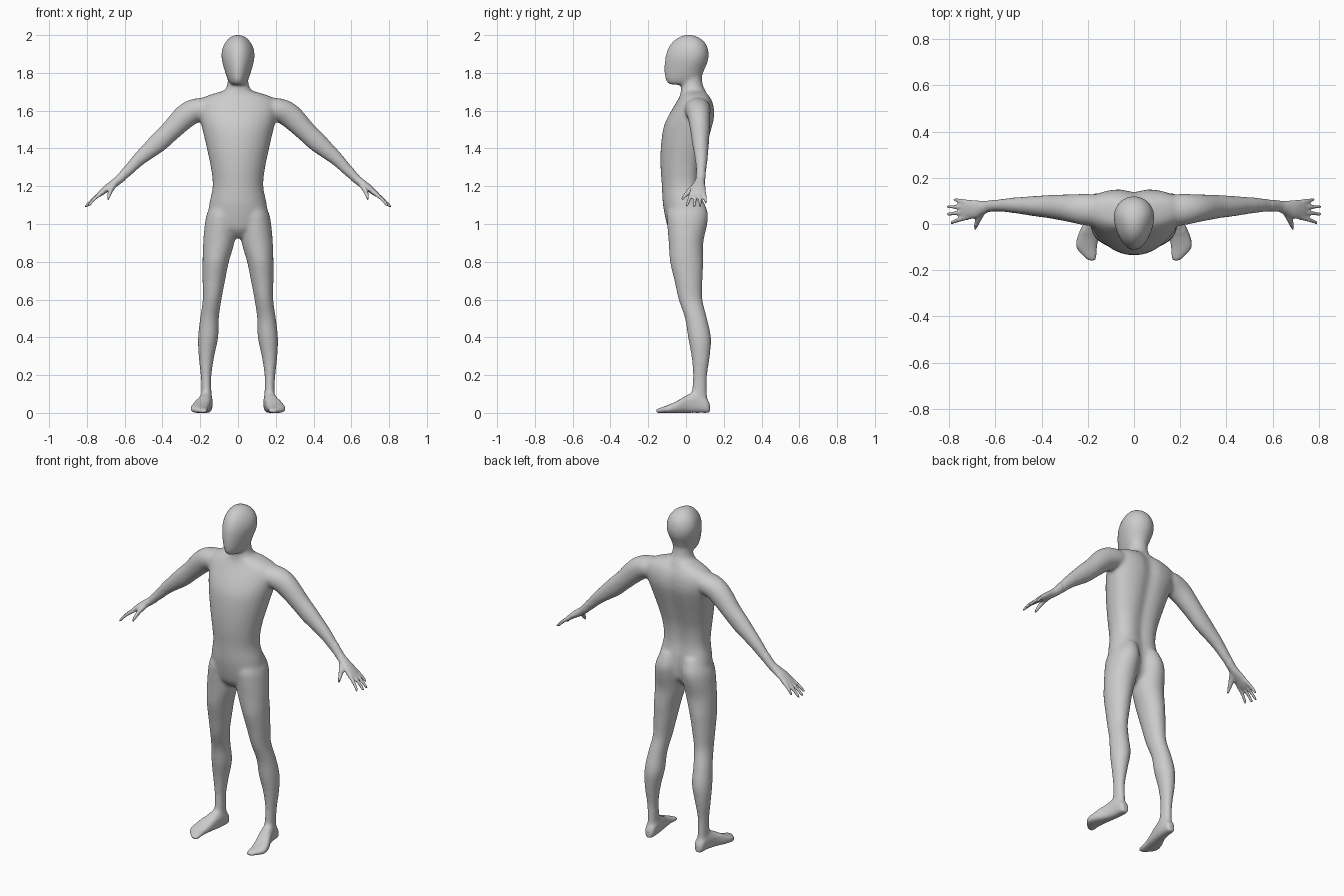
import bpy, bmesh, math
from mathutils import Vector

SEG = 32
bm = bmesh.new()


def spline(rows, steps=5):
    """Catmull-Rom interpolation through rows of numbers."""
    out = []
    for i in range(len(rows) - 1):
        a, b, c, d = (rows[max(0, min(len(rows) - 1, i + k))] for k in (-1, 0, 1, 2))
        for s in range(steps):
            t = s / steps
            out.append([0.5 * (2 * q + (r - p) * t + (2 * p - 5 * q + 4 * r - u) * t * t
                               + (3 * q - p - 3 * r + u) * t ** 3)
                        for p, q, r, u in zip(a, b, c, d)])
    return out + [list(rows[-1])]


def loft(rings, side=1):
    """Skin a list of point rings into a closed solid; side=-1 mirrors it."""
    loops = [[bm.verts.new((p[0] * side, p[1], p[2])) for p in ring] for ring in rings]
    for a, b in zip(loops, loops[1:]):
        for i in range(len(a)):
            j = (i + 1) % len(a)
            bm.faces.new((a[i], a[j], b[j], b[i]))
    bm.faces.new(loops[0])
    bm.faces.new(loops[-1])


def power(v, n):
    return math.copysign(abs(v) ** (2 / n), v)


def upright(rows, side=1, back_n=2.0, egg=0.0, groove=0.0, mid=0.5):
    """Horizontal sections: z, centre x, half width, front y, back y."""
    rings = []
    for z, cx, rx, y0, y1 in spline(rows):
        ym = y0 + (y1 - y0) * mid
        ring = []
        for k in range(SEG):
            a = 2 * math.pi * k / SEG
            c, s = math.cos(a), math.sin(a)
            n = back_n if s > 0 else 2.0
            x = rx * power(c, n) * (1 + egg * min(s, 0))
            y = ym + power(s, n) * (y1 - ym if s > 0 else ym - y0)
            if s > 0:
                y -= groove * math.exp(-(x / 0.04) ** 2)
            ring.append((cx + x, y, z))
        rings.append(ring)
    loft(rings, side)


def tube(rows, side=1):
    """Sections square to a path: x, y, z, half depth, half height."""
    pts = spline(rows)
    rings = []
    for i, (x, y, z, ry, rv) in enumerate(pts):
        t = Vector(pts[min(i + 1, len(pts) - 1)][:3]) - Vector(pts[max(i - 1, 0)][:3])
        t.normalize()
        u = Vector((0, 1, 0))
        u = (u - t * u.dot(t)).normalized()
        v = t.cross(u)
        rings.append([Vector((x, y, z)) + u * ry * math.cos(2 * math.pi * k / 16)
                      + v * rv * math.sin(2 * math.pi * k / 16) for k in range(16)])
    loft(rings, side)


# Torso
upright([(0.925, 0, 0.03, -0.05, 0.03), (0.96, 0, 0.09, -0.085, 0.065),
         (1.0, 0, 0.155, -0.102, 0.085), (1.1, 0, 0.153, -0.122, 0.088),
         (1.2, 0, 0.134, -0.128, 0.075), (1.3, 0, 0.144, -0.135, 0.082),
         (1.4, 0, 0.165, -0.134, 0.108), (1.5, 0, 0.188, -0.122, 0.138),
         (1.56, 0, 0.203, -0.10, 0.152), (1.61, 0, 0.212, -0.072, 0.152),
         (1.65, 0, 0.205, -0.048, 0.142), (1.68, 0, 0.16, -0.032, 0.125),
         (1.705, 0, 0.075, -0.025, 0.105)], back_n=2.6, groove=0.016, mid=0.57)

# Neck
upright([(1.62, 0, 0.10, -0.04, 0.13), (1.69, 0, 0.085, -0.03, 0.112),
         (1.735, 0, 0.057, -0.025, 0.09), (1.82, 0, 0.055, -0.02, 0.08)])

# Head
upright([(1.738, 0, 0.032, -0.088, -0.01), (1.752, 0, 0.046, -0.104, 0.045),
         (1.78, 0, 0.061, -0.113, 0.082), (1.82, 0, 0.074, -0.115, 0.099),
         (1.86, 0, 0.085, -0.113, 0.116), (1.90, 0, 0.089, -0.106, 0.121),
         (1.94, 0, 0.080, -0.090, 0.113), (1.97, 0, 0.062, -0.066, 0.093),
         (1.99, 0, 0.040, -0.038, 0.064), (2.002, 0, 0.012, -0.005, 0.03)],
        egg=0.12, mid=0.6)

for s in (1, -1):
    # Leg
    upright([(1.13, 0.075, 0.055, -0.07, 0.09), (1.06, 0.085, 0.078, -0.10, 0.116),
             (1.0, 0.092, 0.084, -0.10, 0.113), (0.9, 0.102, 0.083, -0.092, 0.092),
             (0.8, 0.118, 0.070, -0.085, 0.092), (0.7, 0.128, 0.060, -0.062, 0.088),
             (0.6, 0.137, 0.050, -0.040, 0.088), (0.5, 0.151, 0.050, -0.006, 0.112),
             (0.4, 0.158, 0.054, 0.010, 0.133), (0.3, 0.167, 0.042, 0.028, 0.127),
             (0.2, 0.169, 0.029, 0.036, 0.113), (0.12, 0.167, 0.027, 0.030, 0.112),
             (0.03, 0.166, 0.028, 0.020, 0.118)], s)

    # Foot: y, centre x, half width, top z
    foot = spline([(0.126, 0.165, 0.016, 0.045), (0.11, 0.165, 0.028, 0.075),
                   (0.06, 0.168, 0.034, 0.11), (0.01, 0.178, 0.038, 0.098),
                   (-0.05, 0.197, 0.046, 0.062), (-0.10, 0.205, 0.045, 0.040),
                   (-0.14, 0.190, 0.028, 0.026), (-0.158, 0.182, 0.014, 0.018)])
    loft([[(cx + rx * power(math.cos(2 * math.pi * k / 20), 2.6), y,
            top / 2 + top / 2 * power(math.sin(2 * math.pi * k / 20), 2.6))
           for k in range(20)] for y, cx, rx, top in foot], s)

    # Arm
    tube([(0.13, 0.06, 1.605, 0.06, 0.055), (0.20, 0.062, 1.607, 0.07, 0.062),
          (0.27, 0.068, 1.577, 0.062, 0.066), (0.36, 0.075, 1.49, 0.052, 0.056),
          (0.42, 0.077, 1.433, 0.046, 0.054), (0.465, 0.079, 1.394, 0.041, 0.047),
          (0.53, 0.081, 1.337, 0.034, 0.037), (0.59, 0.080, 1.274, 0.027, 0.029),
          (0.64, 0.076, 1.226, 0.025, 0.022), (0.66, 0.073, 1.21, 0.028, 0.021)], s)

    # Palm
    tube([(0.625, 0.077, 1.24, 0.022, 0.022), (0.66, 0.070, 1.212, 0.032, 0.022),
          (0.695, 0.064, 1.188, 0.041, 0.019), (0.73, 0.062, 1.16, 0.042, 0.014),
          (0.742, 0.062, 1.15, 0.036, 0.010)], s)

    # Fingers: base y, tip x, tip y, tip z
    for by, tx, ty, tz in ((0.094, 0.778, 0.105, 1.108), (0.073, 0.806, 0.075, 1.088),
                           (0.052, 0.806, 0.043, 1.088), (0.031, 0.792, 0.006, 1.093)):
        tube([(0.712, by, 1.172, 0.012, 0.012),
              (0.5 * (0.722 + tx), 0.5 * (by + ty), 0.5 * (1.18 + tz), 0.010, 0.010),
              (tx - 0.004, ty, tz + 0.008, 0.008, 0.008), (tx, ty, tz, 0.005, 0.005)], s)

    # Thumb
    tube([(0.652, 0.062, 1.212, 0.016, 0.016), (0.672, 0.025, 1.180, 0.016, 0.013),
          (0.683, -0.005, 1.15, 0.011, 0.010), (0.688, -0.022, 1.128, 0.006, 0.006)], s)

bmesh.ops.recalc_face_normals(bm, faces=bm.faces)
mesh = bpy.data.meshes.new("body")
bm.to_mesh(mesh)
bm.free()
body = bpy.data.objects.new("body", mesh)
bpy.context.collection.objects.link(body)
bpy.context.view_layer.objects.active = body
body.select_set(True)

# Fuse the parts into one skin
fuse = body.modifiers.new("fuse", 'REMESH')
fuse.mode = 'VOXEL'
fuse.voxel_size = 0.006
bpy.ops.object.modifier_apply(modifier=fuse.name)

# Soften the joins: strongly on the body, lightly on hands and feet
bm = bmesh.new()
bm.from_mesh(body.data)
main = [v for v in bm.verts if abs(v.co.x) < 0.6 and v.co.z > 0.07]
for i in range(22):
    bmesh.ops.smooth_vert(bm, verts=bm.verts if i < 3 else main, factor=0.5,
                          use_axis_x=True, use_axis_y=True, use_axis_z=True)
for f in bm.faces:
    f.smooth = True
bm.to_mesh(body.data)
bm.free()

# Plain grey skin
grey = bpy.data.materials.new("plain grey")
grey.diffuse_color = (0.6, 0.6, 0.6, 1)
body.data.materials.clear()
body.data.materials.append(grey)
